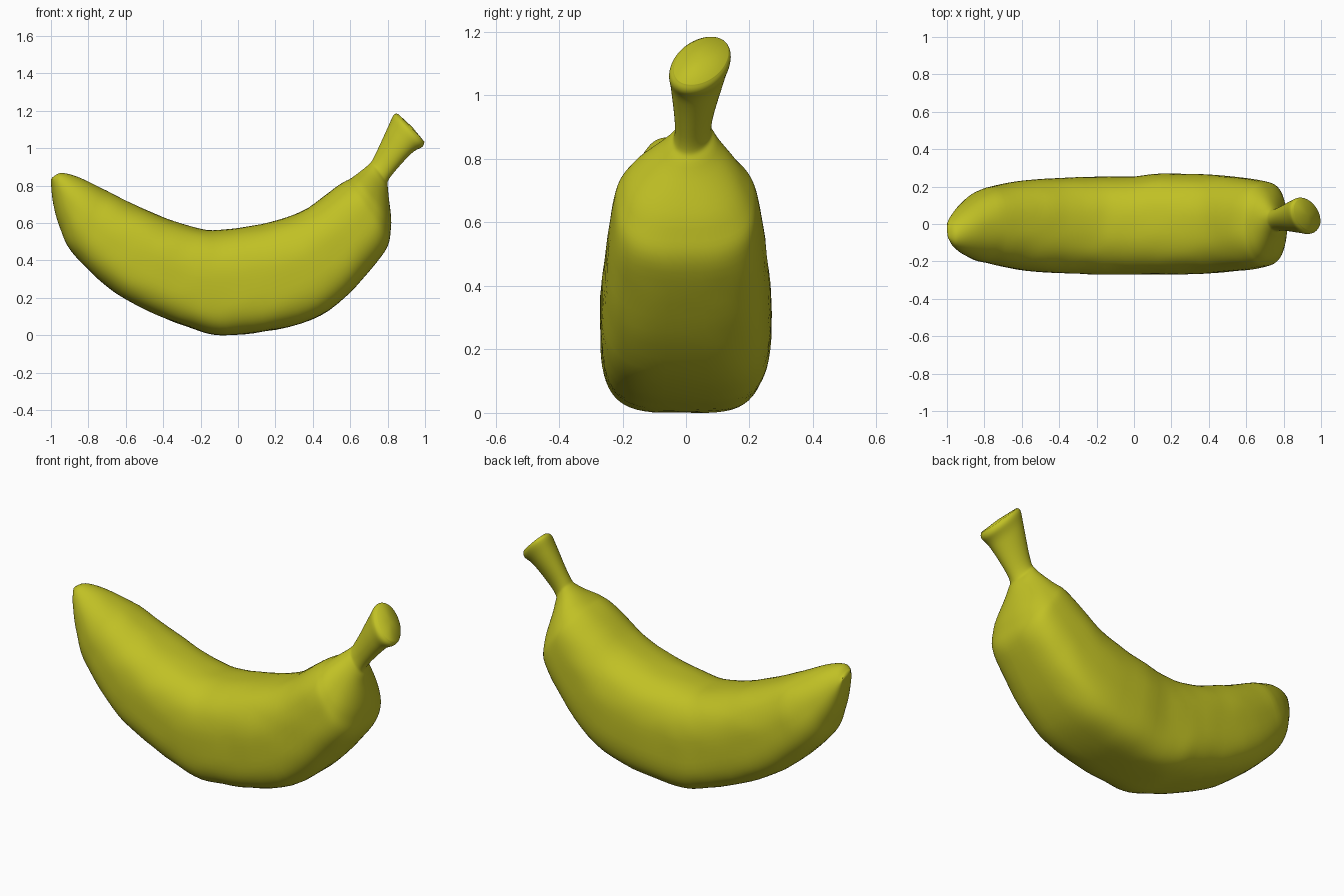
import bpy, bmesh, math
from mathutils import Vector, noise

if "Cube" in bpy.data.objects:
    bpy.data.objects.remove(bpy.data.objects["Cube"])

# Cross-sections from tip to stem: inner edge x,z | outer edge x,z | half-width
STATIONS = [
    (-.99, .847, -1, .812, .035),
    (-.945, .868, -.988, .705, .085),
    (-.855, .846, -.95, .57, .145),
    (-.725, .785, -.875, .43, .2),
    (-.5, .675, -.63, .21, .25),
    (-.25, .582, -.28, .05, .267),
    (-.05, .568, -.02, .002, .27),
    (.3, .645, .44, .105, .265),
    (.54, .805, .76, .415, .235),
    (.61, .845, .818, .58, .195),
    (.697, .912, .803, .77, .083),
    (.73, .96, .81, .84, .056),
    (.802, 1.115, .925, .97, .08),
    (.832, 1.178, .985, 1.008, .092),
    (.855, 1.185, .997, 1.035, .08),
]
AROUND, STEPS = 64, 8


def clamp(v):
    return max(0, min(1, v))


def spline(a, b, c, d, t):
    """Catmull-Rom between b and c."""
    return b + (c - a) * t / 2 + (2 * a - 5 * b + 4 * c - d) * t ** 2 / 2 + (3 * b - a - 3 * c + d) * t ** 3 / 2


def smooth_rows(rows):
    out = []
    for i in range(len(rows) - 1):
        near = rows[max(i - 1, 0)], rows[i], rows[i + 1], rows[min(i + 2, len(rows) - 1)]
        out += [[spline(*v, s / STEPS) for v in zip(*near)] for s in range(STEPS)]
    return out + [rows[-1]]


def power(v, n):
    return math.copysign(abs(v) ** (2 / n), v)


def section(bm, row):
    """One rounded ring, squarer where the fruit is fat."""
    tx, tz, bx, bz, width = row
    # tip and stem lean to opposite sides
    lean = .08 * clamp((tx - .62) / .23) - .06 * clamp((-.7 - tx) / .25)
    top, bottom = Vector((tx, lean, tz)), Vector((bx, lean * .2, bz))
    mid, up = (top + bottom) / 2, (top - bottom) / 2
    fat = (width / .27) ** 3
    # shallow dent on the back of the tip half
    back = width * (1 - .06 * clamp((.1 - tx) / .12))
    ring = []
    for k in range(AROUND):
        a = 2 * math.pi * k / AROUND
        c, s = math.cos(a), math.sin(a)
        n = 2 + fat * (.5 if c > 0 else 1.5)
        offset = up * power(c, n) + Vector((0, back if s > 0 else width, 0)) * power(s, n)
        p = mid + offset
        # faint unevenness of the peel
        ring.append(bm.verts.new(p + offset * .012 * noise.noise(p * 9)))
    return ring


# Banana: body, blossom tip and stem in one skin
bm = bmesh.new()
rings = [section(bm, r) for r in smooth_rows(STATIONS)]
for r0, r1 in zip(rings, rings[1:]):
    for k in range(AROUND):
        j = (k + 1) % AROUND
        bm.faces.new((r0[k], r0[j], r1[j], r1[k]))

# Slightly domed ends
for ring, push in ((rings[0], -.005), (rings[-1], .005)):
    centre = sum((v.co for v in ring), Vector()) / AROUND
    tip = bm.verts.new(centre + Vector((push, 0, .005)))
    for k in range(AROUND):
        bm.faces.new((ring[k], ring[(k + 1) % AROUND], tip))
bmesh.ops.recalc_face_normals(bm, faces=bm.faces)

# Rest on the ground
low = min(v.co.z for v in bm.verts)
bmesh.ops.translate(bm, verts=bm.verts, vec=(0, 0, -low))

mesh = bpy.data.meshes.new("banana")
bm.to_mesh(mesh)
bm.free()
banana = bpy.data.objects.new("banana", mesh)
bpy.context.collection.objects.link(banana)

peel = bpy.data.materials.new("yellow_peel")
peel.diffuse_color = (.53, .53, .018, 1)
peel.use_nodes = True
peel.node_tree.nodes["Principled BSDF"].inputs["Base Color"].default_value = peel.diffuse_color
mesh.materials.append(peel)

bpy.context.view_layer.objects.active = banana
banana.select_set(True)
bpy.ops.object.shade_smooth_by_angle(angle=math.radians(60))
